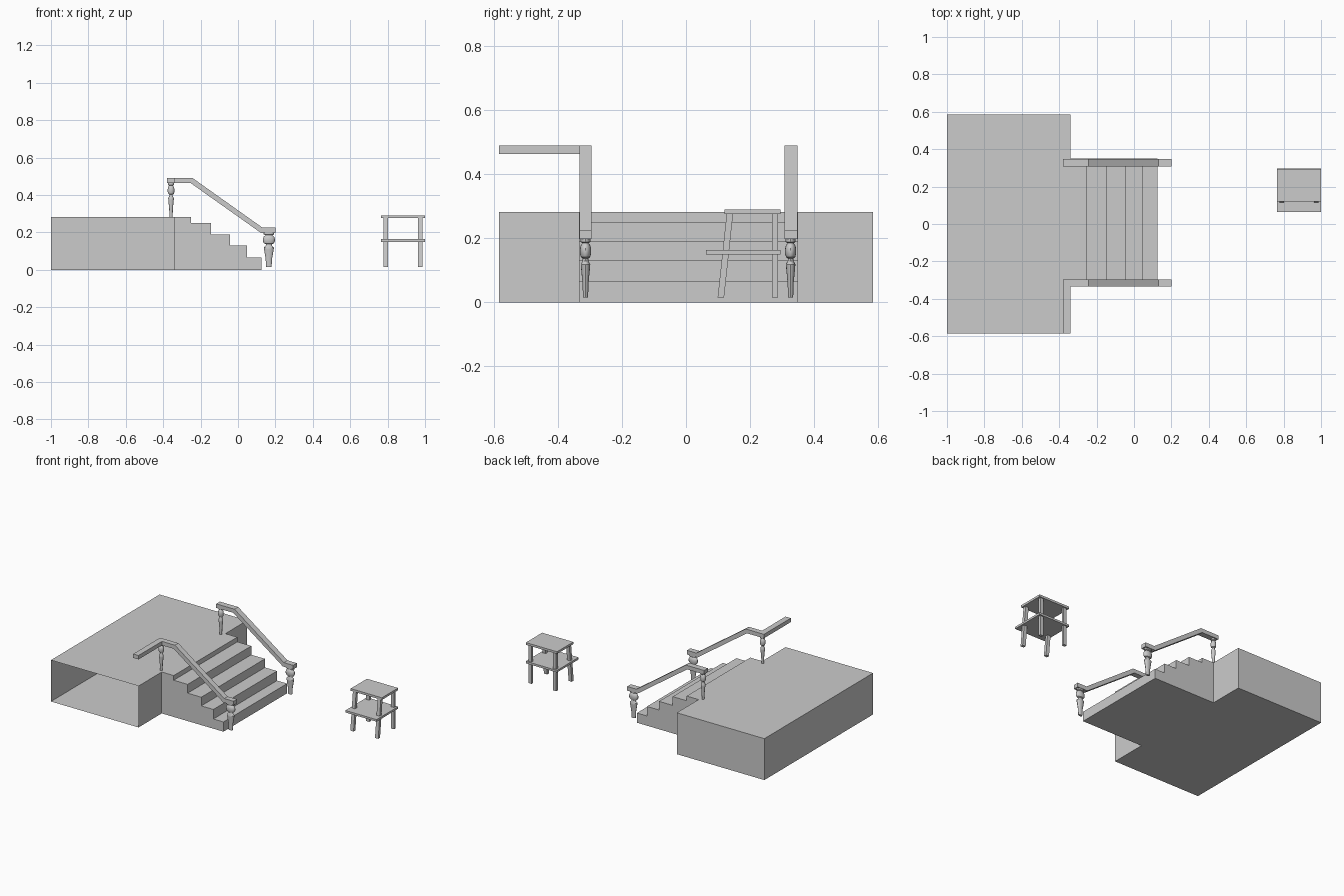
import bpy, bmesh, math
from mathutils import Matrix

if "Cube" in bpy.data.objects:
    bpy.data.objects.remove(bpy.data.objects["Cube"])


def finish(name, bm, smooth=False):
    bmesh.ops.remove_doubles(bm, verts=bm.verts, dist=1e-5)
    bmesh.ops.recalc_face_normals(bm, faces=bm.faces)
    mesh = bpy.data.meshes.new(name)
    bm.to_mesh(mesh)
    bm.free()
    ob = bpy.data.objects.new(name, mesh)
    bpy.context.collection.objects.link(ob)
    if smooth:
        bpy.ops.object.select_all(action='DESELECT')
        ob.select_set(True)
        bpy.context.view_layer.objects.active = ob
        bpy.ops.object.shade_smooth_by_angle(angle=math.radians(35))
    return ob


def box(name, x0, x1, y0, y1, z0, z1, lean=0.0):
    """Box whose bottom can be shifted along y by lean."""
    bm = bmesh.new()
    bmesh.ops.create_cube(bm, size=1)
    for v in bm.verts:
        low = v.co.z < 0
        v.co = (x0 if v.co.x < 0 else x1,
                (y0 if v.co.y < 0 else y1) + (lean if low else 0),
                z0 if low else z1)
    return finish(name, bm)


def face(bm, pts):
    bm.faces.new([bm.verts.new(p) for p in pts])


def prism(bm, outline, y0, y1, skip=()):
    """Extrude an xz outline along y, leaving out the listed edges."""
    n = len(outline)
    for y in (y0, y1):
        face(bm, [(x, y, z) for x, z in outline])
    for i in range(n):
        if i not in skip:
            (xa, za), (xb, zb) = outline[i], outline[(i + 1) % n]
            face(bm, [(xa, y0, za), (xb, y0, zb), (xb, y1, zb), (xa, y1, za)])


# Hollow platform, open on its front side and towards the stairs
L, R, F, B, H = -1.0, -0.34, -0.585, 0.585, 0.282
S0, S1 = -0.335, 0.35
bm = bmesh.new()
for z in (0, H):
    face(bm, [(L, F, z), (R, F, z), (R, S0, z), (R, S1, z), (R, B, z), (L, B, z)])
face(bm, [(L, F, 0), (L, B, 0), (L, B, H), (L, F, H)])
face(bm, [(L, B, 0), (R, B, 0), (R, B, H), (L, B, H)])
for a, b in ((F, S0), (S1, B)):
    face(bm, [(R, a, 0), (R, b, 0), (R, b, H), (R, a, H)])
finish("platform", bm)

# Stairs as a stepped profile
steps = [(-0.25, H), (-0.145, 0.25), (-0.042, 0.19), (0.049, 0.131), (0.125, 0.066)]
outline = [(R, 0), (R, H)]
for i, (x, z) in enumerate(steps):
    outline += [(x, z), (x, steps[i + 1][1] if i < 4 else 0)]
bm = bmesh.new()
prism(bm, outline, S0, S1, skip=(0,))
finish("stairs", bm)

# Handrails: level, sloping, level
rail = [(-0.38, 0.463), (-0.38, 0.49), (-0.242, 0.49), (0.13, 0.226),
        (0.2, 0.226), (0.2, 0.198), (0.122, 0.198), (-0.252, 0.463)]
for side, y0, y1 in (("front", -0.333, -0.296), ("back", 0.308, 0.348)):
    bm = bmesh.new()
    prism(bm, rail, y0, y1)
    finish(side + "_handrail", bm)
box("handrail_return", -0.38, -0.34, F, -0.333, 0.463, 0.49)

# Turned posts: (radius, height) as fractions
profile = [(0, 0), (0.45, 0), (0.55, 0.25), (0.8, 0.5), (0.85, 0.56), (0.5, 0.62),
           (0.5, 0.66), (0.8, 0.68), (1.0, 0.74), (1.0, 0.82), (0.85, 0.88),
           (0.55, 0.92), (0.9, 0.94), (0.9, 1.0), (0, 1.0)]


def post(name, x, y, rx, ry, z0, z1):
    bm = bmesh.new()
    vs = [bm.verts.new((r, 0, h)) for r, h in profile]
    es = [bm.edges.new(p) for p in zip(vs, vs[1:])]
    bmesh.ops.spin(bm, geom=vs + es, cent=(0, 0, 0), axis=(0, 0, 1),
                   angle=math.tau, steps=16, use_duplicate=False)
    bm.transform(Matrix.Translation((x, y, z0)) @ Matrix.Diagonal((rx, ry, z1 - z0, 1)))
    finish(name, bm, True)


for side, y in (("front", -0.314), ("back", 0.327)):
    post(side + "_lower_post", 0.165, y, 0.032, 0.0175, 0.016, 0.2)
    post(side + "_upper_post", -0.358, y, 0.018, 0.0165, 0.28, 0.465)

# Two-tier side table with raked front legs
box("table_top", 0.765, 1.0, 0.12, 0.295, 0.276, 0.291)
box("table_shelf", 0.765, 1.0, 0.063, 0.296, 0.15, 0.164)
for side, x0 in (("left", 0.777), ("right", 0.963)):
    box(side + "_front_leg", x0, x0 + 0.024, 0.127, 0.147, 0.016, 0.276, lean=-0.028)
    box(side + "_back_leg", x0, x0 + 0.024, 0.269, 0.287, 0.016, 0.276)
